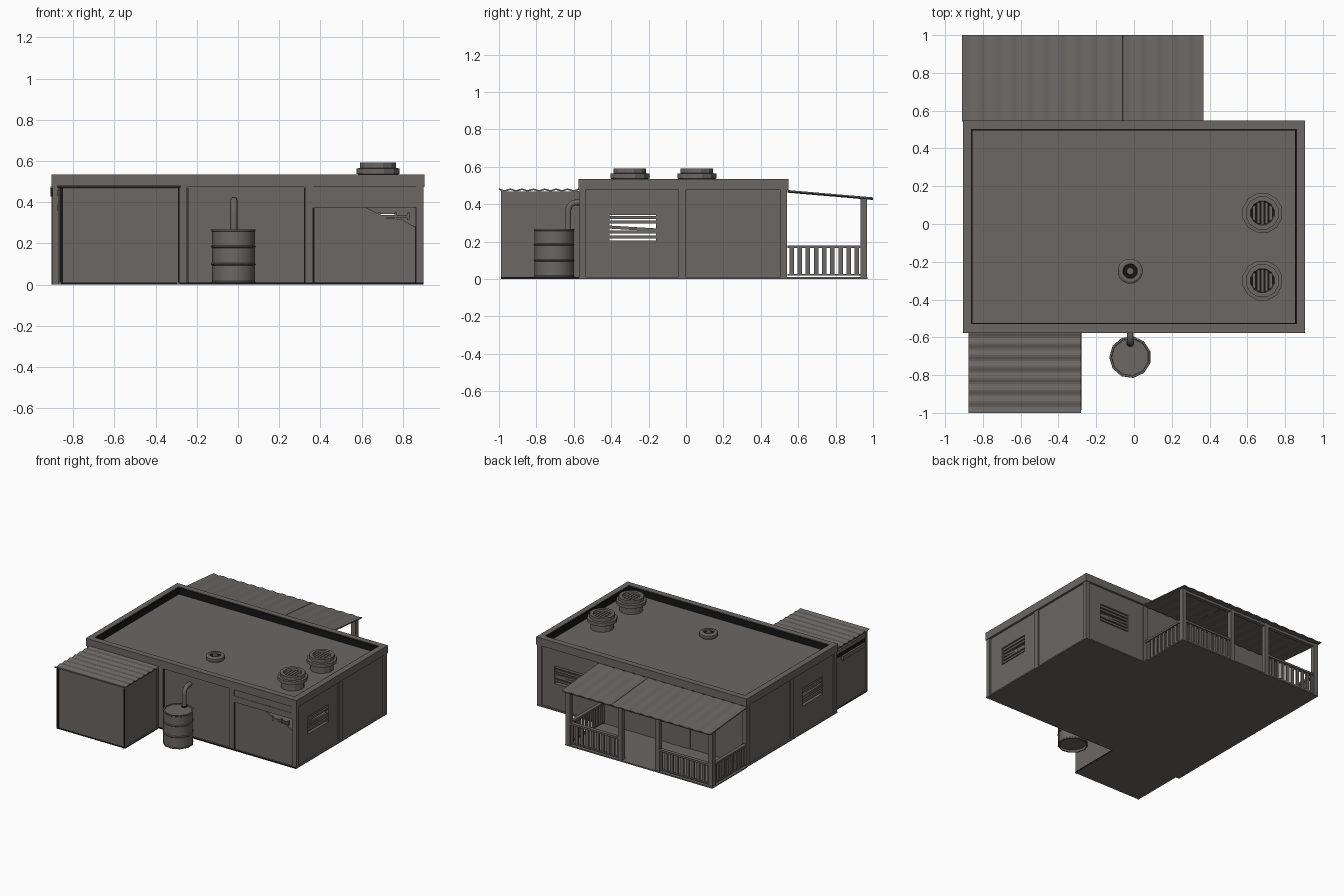
import bpy, math
from mathutils import Vector

if "Cube" in bpy.data.objects:
    bpy.data.objects.remove(bpy.data.objects["Cube"])


def material(name, rgb):
    m = bpy.data.materials.new(name)
    m.use_nodes = True
    m.diffuse_color = (*rgb, 1)
    m.node_tree.nodes["Principled BSDF"].inputs["Base Color"].default_value = (*rgb, 1)
    return m


GREY = material("weathered grey", (0.145, 0.135, 0.125))
DARK = material("sooty black", (0.008, 0.008, 0.008))


def mesh(name, verts, faces, mat=GREY):
    me = bpy.data.meshes.new(name)
    me.from_pydata(verts, [], faces)
    me.materials.append(mat)
    ob = bpy.data.objects.new(name, me)
    bpy.context.collection.objects.link(ob)
    return ob


def box(name, x, y, z, mat=GREY):
    v = [(a, b, c) for a in x for b in y for c in z]
    f = [(0, 1, 3, 2), (4, 6, 7, 5), (0, 4, 5, 1), (2, 3, 7, 6), (0, 2, 6, 4), (1, 5, 7, 3)]
    return mesh(name, v, f, mat)


def side_box(name, axis, u, w, z):
    """Box running along x (axis 'x') or y (axis 'y'), with depth range w."""
    return box(name, u, w, z) if axis == "x" else box(name, w, u, z)


def lathe(name, profile, at, n=12, mat=GREY):
    """Revolve (radius, height) points about a vertical axis."""
    v, f = [], []
    for r, h in profile:
        for i in range(n):
            a = math.tau * (i + 0.5) / n
            v.append((at[0] + r * math.cos(a), at[1] + r * math.sin(a), h))
    for k in range(len(profile) - 1):
        for i in range(n):
            j = (i + 1) % n
            f.append((k * n + i, k * n + j, k * n + n + j, k * n + n + i))
    f.append(tuple(reversed(range(n))))
    f.append(tuple(range(len(v) - n, len(v))))
    return mesh(name, v, f, mat)


def corrugated(name, axis, u, w, z, waves, amp, thick):
    """Wavy sheet: waves run along axis, z goes from z[0] at w[0] to z[1] at w[1]."""
    n, v, f = waves * 6, [], []
    for i in range(n + 1):
        p = u[0] + (u[1] - u[0]) * i / n
        d = amp * math.cos(math.tau * i / 6)
        for k in (0, 1):
            xy = (p, w[k]) if axis == "x" else (w[k], p)
            v.append((*xy, z[k] + d))
    for i in range(n):
        quad = (2 * i, 2 * i + 2, 2 * i + 3, 2 * i + 1)
        f.append(quad if axis == "x" else quad[::-1])
    mod = mesh(name, v, f).modifiers.new("thickness", "SOLIDIFY")
    mod.thickness = thick


def wall(name, axis, u, w, hole, top=0.475):
    """Wall panel, framed around a slatted opening (u0, u1, z0, z1)."""
    a, b, c, d = hole
    side_box(name + "_below", axis, u, w, (0, c))
    side_box(name + "_above", axis, u, w, (d, top))
    side_box(name + "_near", axis, (u[0], a), w, (c, d))
    side_box(name + "_far", axis, (b, u[1]), w, (c, d))
    for i in range(5):
        h = c + 0.013 + i * 0.026
        s = side_box("window_slat", axis, (a, b), (w[0] + 0.008, w[1] - 0.008), (h, h + 0.016))
        if i == 2:  # one slat hangs loose at its far end
            k = 0 if axis == "x" else 1
            for vert in s.data.vertices:
                if vert.co[k] > (a + b) / 2:
                    vert.co.z -= 0.015


X, F, B = 0.90, -0.572, 0.543  # half width, front and back planes
IN, T = 0.012, 0.03            # panel recess and wall thickness

# Floors
box("house_floor", (-X, X), (F, B), (0, 0.01))
box("porch_floor", (-0.905, 0.36), (B, 0.97), (0, 0.01))
box("shed_floor", (-0.87, -0.28), (-0.985, F), (0, 0.01))

# Walls with slatted windows on the two sides and the back
side_hole = (-0.41, -0.16, 0.205, 0.342)
wall("right_wall", "y", (F + IN, B - IN), (-X + IN, -X + IN + T), side_hole)
wall("left_wall", "y", (F + IN, B - IN), (X - IN - T, X - IN), side_hole)
wall("back_wall", "x", (-X + IN, X - IN), (B - IN - T, B - IN), (0.5, 0.76, 0.205, 0.342))
fw = (F + IN, F + IN + T)
box("front_wall", (-X + IN, 0.365), fw, (0, 0.475))

# Shutter bay with a torn upper corner
outline = [(0.365, 0), (0.89, 0), (0.89, 0.285), (0.85, 0.285), (0.80, 0.315),
           (0.72, 0.325), (0.62, 0.375), (0.365, 0.375)]
n = len(outline)
mesh("front_shutter", [(x, y, z) for y in (fw[0], fw[0] + 0.012) for x, z in outline],
     [tuple(range(n)), tuple(range(2 * n - 1, n - 1, -1))] +
     [(i, i + n, (i + 1) % n + n, (i + 1) % n) for i in range(n)])
box("shutter_housing", (0.365, 0.868), (F + 0.004, F + 0.05), (0.375, 0.422))
box("shutter_lintel", (0.365, 0.868), (F + 0.007, F + 0.05), (0.422, 0.475))
box("broken_rail", (0.68, 0.83), (fw[0] - 0.004, fw[0] + 0.008), (0.327, 0.338))
for x in (0.68, 0.76, 0.82):
    box("rail_bracket", (x, x + 0.012), (fw[0] - 0.006, fw[0] + 0.008), (0.315, 0.35))

# Posts along every wall
for x in (-X + 0.018, -0.265, 0.345, X - 0.018):
    for y in (F + 0.02, B - 0.02):
        box("wall_post", (x - 0.018, x + 0.018), (y - 0.018, y + 0.018), (0, 0.48))
for s in (-1, 1):
    box("side_post", sorted((s * (X - 0.03), s * (X - 0.002))), (-0.04, 0), (0, 0.48))

# Black shadow gaps beside the shutter and along the foot of the front wall
for x, top in ((0.365, 0.372), (0.859, 0.285)):
    box("shutter_gap", (x, x + 0.006), (fw[0] - 0.002, fw[0] + 0.002), (0.01, top), DARK)
for x in (-0.245, 0.321):
    box("panel_gap", (x, x + 0.004), (fw[0] - 0.002, fw[0] + 0.002), (0.01, 0.47), DARK)
box("front_foot_strip", (-0.28, X), (F - 0.002, F + 0.002), (0.002, 0.01), DARK)

# Parapet band, its black inner lining and the sunken roof
box("roof_deck", (-0.87, 0.87), (F + 0.03, B - 0.03), (0.462, 0.482))
E = 0.905
for name, y in (("front", (F - 0.004, -0.53)), ("back", (0.502, B + 0.004))):
    box(name + "_parapet", (-E, E), y, (0.475, 0.535))
for s, name in ((-1, "right"), (1, "left")):
    box(name + "_parapet", sorted((s * 0.862, s * E)), (-0.53, 0.502), (0.475, 0.535))
for name, x, y in (("right", (-0.862, -0.854), (-0.53, 0.502)), ("left", (0.853, 0.862), (-0.53, 0.502)),
                   ("front", (-0.854, 0.853), (-0.53, -0.524)), ("back", (-0.854, 0.853), (0.494, 0.502))):
    box(name + "_parapet_lining", x, y, (0.482, 0.531), DARK)

# Two large roof vents with grilles and one small cap vent
for y in (0.058, -0.3):
    lathe("roof_vent", [(0.085, 0.48), (0.085, 0.53), (0.108, 0.538), (0.108, 0.564), (0.09, 0.566),
                        (0.09, 0.592), (0.065, 0.592), (0.06, 0.565)], (0.68, y))
    lathe("vent_well", [(0.06, 0.565), (0.06, 0.568)], (0.68, y), mat=DARK)
    for i in range(5):
        x = 0.68 + (i - 2) * 0.022
        h = math.sqrt(0.06 ** 2 - (x - 0.68) ** 2)
        box("vent_bar", (x - 0.008, x + 0.008), (y - h, y + h), (0.562, 0.58))
cap = (-0.02, -0.25)
lathe("small_roof_vent", [(0.055, 0.48), (0.055, 0.49), (0.067, 0.492), (0.067, 0.514), (0.055, 0.522),
                          (0.04, 0.522), (0.036, 0.508), (0.022, 0.508), (0.018, 0.524)], cap, 16)
lathe("small_vent_groove", [(0.0375, 0.508), (0.0375, 0.511), (0.02, 0.511)], cap, 16, DARK)

# Front shed with a corrugated roof
box("shed", (-0.862, -0.287), (-0.985, F + 0.02), (0.005, 0.468))
for x in (-0.864, -0.29):
    for y in (-0.982, F - 0.012):
        box("shed_corner", (x - 0.006, x + 0.006), (y - 0.006, y + 0.012), (0, 0.47))
corrugated("shed_roof", "y", (-1, F), (-0.875, -0.28), (0.48, 0.48), 7, 0.004, 0.008)

# Loose boards and a black slot on the shed's outer side
for z, end in ((0.36, -0.68), (0.43, -0.6)):
    box("loose_board", (-0.876, -0.862), (-0.96, end), (z, z + 0.03))
box("shed_slot", (-0.866, -0.86), (-0.96, -0.6), (0.395, 0.425), DARK)

# Black seams on the shed: corner strips and the foot
for x in ((-0.865, -0.85), (-0.292, -0.284)):
    box("shed_corner_strip", x, (-0.99, -0.984), (0.01, 0.468), DARK)
box("shed_foot_front", (-0.87, -0.28), (-0.988, -0.984), (0.002, 0.01), DARK)
for x in (-0.871, -0.281):
    box("shed_foot_side", (x, x + 0.003), (-0.985, F), (0.002, 0.01), DARK)

# Rain barrel
ring = []
for z in (0.1, 0.185):
    ring += [(0.106, z - 0.006), (0.111, z - 0.001), (0.111, z + 0.001), (0.106, z + 0.006)]
profile = [(0.098, 0.025), (0.1, 0.008), (0.109, 0.008), (0.109, 0.014), (0.106, 0.018)] + ring + \
          [(0.106, 0.257), (0.11, 0.261), (0.11, 0.268), (0.1, 0.268), (0.098, 0.262)]
barrel = lathe("rain_barrel", profile, (-0.02, -0.705), 11)
bpy.ops.object.select_all(action="DESELECT")
barrel.select_set(True)
bpy.context.view_layer.objects.active = barrel
bpy.ops.object.shade_smooth_by_angle(angle=math.radians(35))

# Downpipe: rises from the barrel and bends into the wall
curve = bpy.data.curves.new("downpipe", "CURVE")
curve.dimensions = "3D"
curve.bevel_depth = 0.018
curve.bevel_resolution = 1
curve.use_fill_caps = True
path = [Vector((-0.02, -0.63, 0.25)), Vector((-0.02, -0.63, 0.36))]
for i in range(1, 6):
    a = math.pi / 2 * i / 5
    path.append(Vector((-0.02, -0.585 - 0.045 * math.cos(a), 0.365 + 0.045 * math.sin(a))))
path.append(Vector((-0.02, F + 0.03, 0.41)))
spline = curve.splines.new("POLY")
spline.points.add(len(path) - 1)
for p, co in zip(spline.points, path):
    p.co = (*co, 1)
curve.materials.append(GREY)
pipe = bpy.data.objects.new("downpipe", curve)
bpy.context.collection.objects.link(pipe)
lathe("pipe_seal", [(0.022, 0.26), (0.022, 0.269)], (-0.02, -0.63), 10, DARK)

# Porch roof in two sheets, with a beam along its outer edge
corrugated("porch_roof_wide", "x", (-0.91, -0.06), (B, 1), (0.473, 0.434), 10, 0.003, 0.008)
corrugated("porch_roof_narrow", "x", (-0.057, 0.367), (B, 1), (0.473, 0.434), 5, 0.003, 0.008)
box("porch_beam", (-0.9, 0.355), (0.937, 0.965), (0.405, 0.425))
posts = (-0.887, -0.43, -0.11, 0.338)
for x in posts:
    box("porch_post", (x - 0.018, x + 0.018), (0.932, 0.968), (0, 0.43))


def railing(axis, u, w):
    side_box("top_rail", axis, u, (w - 0.014, w + 0.014), (0.165, 0.18))
    side_box("bottom_rail", axis, u, (w - 0.008, w + 0.008), (0.018, 0.028))
    count = round((u[1] - u[0]) / 0.044)
    for i in range(count):
        c = u[0] + (i + 0.5) * (u[1] - u[0]) / count
        side_box("baluster", axis, (c - 0.012, c + 0.012), (w - 0.006, w + 0.006), (0.02, 0.17))


# Porch railings, leaving the middle bay open as the entrance
railing("x", (posts[0], posts[1]), 0.95)
railing("x", (posts[2], posts[3]), 0.95)
for x in (posts[0], posts[3]):
    railing("y", (B, 0.935), x)

# Entrance door on the back wall
box("back_door", (-0.41, -0.15), (B - IN, B - IN + 0.006), (0.01, 0.38))
